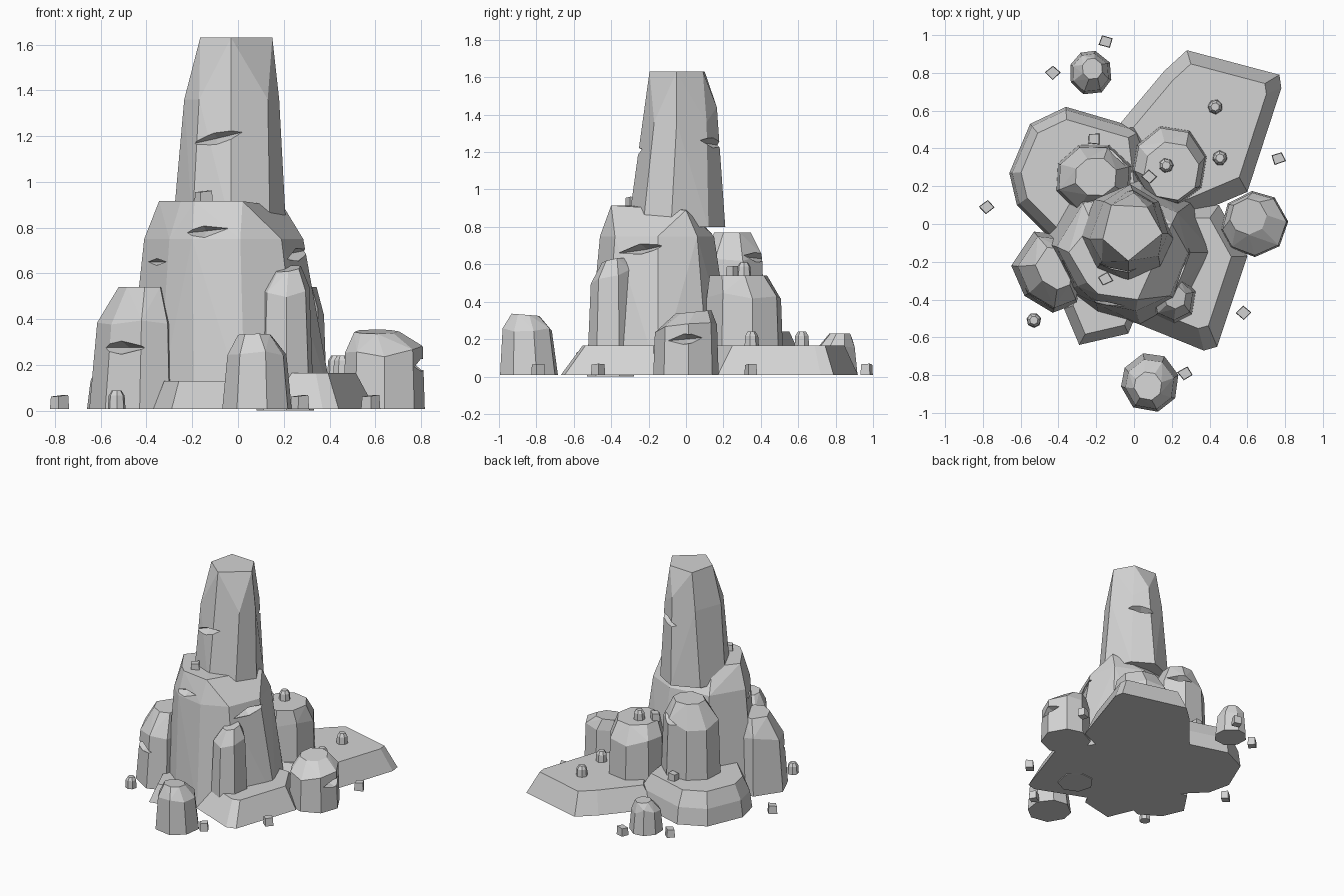
import bpy
import bmesh
import random
from math import sin, cos, pi, radians
from mathutils import Matrix, Vector

random.seed(4)
GROUND = 0.007

default_cube = bpy.data.objects.get("Cube")
if default_cube:
    bpy.data.objects.remove(default_cube, do_unlink=True)

# One stone colour
stone = bpy.data.materials.new("grey_stone")
stone.use_nodes = True
stone.diffuse_color = (0.65, 0.65, 0.65, 1)
shader = stone.node_tree.nodes["Principled BSDF"]
shader.inputs["Base Color"].default_value = stone.diffuse_color
shader.inputs["Roughness"].default_value = 0.9


def link_mesh(name, bm):
    mesh = bpy.data.meshes.new(name)
    bm.to_mesh(mesh)
    bm.free()
    mesh.materials.append(stone)
    obj = bpy.data.objects.new(name, mesh)
    bpy.context.scene.collection.objects.link(obj)
    return obj


def faceted(name, points):
    """Flat-faced convex stone wrapped around the points."""
    bm = bmesh.new()
    for point in points:
        bm.verts.new(point)
    hull = bmesh.ops.convex_hull(bm, input=bm.verts[:])
    spare = {v for v in hull["geom_interior"] + hull["geom_unused"]
             if isinstance(v, bmesh.types.BMVert)}
    bmesh.ops.delete(bm, geom=list(spare), context='VERTS')
    bmesh.ops.dissolve_limit(bm, angle_limit=radians(3), verts=bm.verts[:], edges=bm.edges[:])
    bmesh.ops.recalc_face_normals(bm, faces=bm.faces[:])
    return link_mesh(name, bm)


def stacked(name, *layers):
    """Stone from explicit outlines, each at its own height."""
    return faceted(name, [(x, y, z) for z, outline in layers for x, y in outline])


def rock(name, outline, levels, lean=(0, 0), rough=0.0):
    """Stone repeating one outline per level (z, scale, dx, dy); levels above
    the first are tilted by lean, and the shoulders made uneven by rough."""
    centre = sum((Vector(p) for p in outline), Vector((0, 0))) / len(outline)
    points = []
    for number, (z, scale, dx, dy) in enumerate(levels):
        for p in outline:
            offset = (Vector(p) - centre) * scale
            x, y = centre + offset + Vector((dx, dy))
            tilt = offset.dot(Vector(lean)) if number else 0
            if 0 < number < len(levels) - 1:
                tilt += random.uniform(-rough, rough)
            points.append((x, y, z + tilt))
    return faceted(name, points)


def ring(x, y, rx, ry, sides, turn=0.0, wobble=0.0):
    """Slightly irregular polygon used as a rock outline."""
    points = []
    for i in range(sides):
        a = turn + 2 * pi * (i + random.uniform(-wobble, wobble)) / sides
        points.append((x + rx * cos(a), y + ry * sin(a)))
    return points


def crack(target, place, length, yaw, rise, height=0.03, depth=0.07):
    """Cut a thin lens-shaped split into the face of a rock."""
    bm = bmesh.new()
    bmesh.ops.create_uvsphere(bm, u_segments=4, v_segments=2, radius=1)
    bm.transform(Matrix.Translation(place)
                 @ Matrix.Rotation(radians(yaw), 4, 'Z')
                 @ Matrix.Rotation(radians(-rise), 4, 'Y')
                 @ Matrix.Diagonal((length / 2, depth, height, 1)))
    bmesh.ops.recalc_face_normals(bm, faces=bm.faces[:])
    cutter = link_mesh("crack_cutter", bm)
    cutter.hide_render = True
    cut = target.modifiers.new("crack", 'BOOLEAN')
    cut.operation = 'DIFFERENCE'
    cut.solver = 'EXACT'
    cut.object = cutter
    graph = bpy.context.evaluated_depsgraph_get()
    result = bpy.data.meshes.new_from_object(target.evaluated_get(graph))
    target.modifiers.clear()
    target.data = result
    bpy.data.objects.remove(cutter, do_unlink=True)


# Tall spire with a five-sided top
spire = stacked("spire",
                (0.8, [(-0.285, -0.06), (-0.2, -0.24), (-0.03, -0.31), (0.14, -0.23),
                       (0.21, -0.08), (0.13, 0.12), (-0.02, 0.21), (-0.21, 0.13)]),
                (1.36, [(-0.235, -0.08), (-0.17, -0.2), (-0.03, -0.24), (0.13, -0.17),
                        (0.18, -0.05), (0.1, 0.11), (-0.16, 0.12)]),
                (1.44, [(0, 0.165)]),
                (1.63, [(-0.03, -0.195), (0.15, -0.05), (0.07, 0.09), (-0.12, 0.1), (-0.165, -0.08)]))
crack(spire, (-0.1, -0.25, 1.19), 0.44, -8, 13)
crack(spire, (0.055, 0.15, 1.25), 0.34, 150, -8)

# Broad body below the spire, its top falling away to the back
body = stacked("body",
               (GROUND, [(-0.49, -0.1), (-0.35, -0.35), (-0.19, -0.47), (0.03, -0.53), (0.28, -0.43),
                         (0.42, -0.15), (0.31, 0.12), (0.05, 0.26), (-0.32, 0.2)]),
               (0.75, [(-0.41, -0.12), (-0.3, -0.33), (-0.2, -0.42), (0.01, -0.46), (0.19, -0.38),
                       (0.285, -0.15), (0.23, 0.06), (0.03, 0.15), (-0.27, 0.11)]),
               (0.89, [(0.2, 0)]),
               (0.915, [(-0.345, -0.15), (-0.25, -0.31), (-0.19, -0.37), (0.02, -0.4), (-0.22, 0)]))
crack(body, (-0.15, -0.43, 0.785), 0.26, -9, 6)
crack(body, (0.255, -0.24, 0.68), 0.34, 63, 9)
crack(body, (-0.37, -0.25, 0.65), 0.22, -60, 0, height=0.02)

# Columns leaning on the body
left_column = rock("left_column",
                   [(-0.65, -0.22), (-0.58, -0.38), (-0.43, -0.47), (-0.3, -0.42),
                    (-0.27, -0.2), (-0.36, -0.06), (-0.53, -0.04)],
                   [(GROUND, 1, 0, 0), (0.4, 0.88, 0.01, 0), (0.54, 0.52, 0.03, 0.02)], rough=0.03)
crack(left_column, (-0.51, -0.4, 0.275), 0.28, -31, 0)

rock("front_column", ring(0.21, -0.4, 0.13, 0.13, 7, 0.3, 0.1),
     [(0, 1, 0, 0), (0.53, 0.84, 0, 0), (0.62, 0.46, 0.01, 0.01)], lean=(0.15, 0.2), rough=0.02)

rock("back_right_column", ring(0.19, 0.31, 0.205, 0.22, 8, 0.2, 0.1),
     [(GROUND, 1, 0, 0), (0.43, 0.93, 0, 0), (0.54, 0.72, 0.01, -0.03)], rough=0.02)

back_left_column = rock("back_left_column", ring(-0.21, 0.24, 0.22, 0.2, 8, 0.35, 0.1),
                        [(GROUND, 1, 0, 0), (0.63, 0.9, 0, 0), (0.77, 0.52, 0.01, 0.01)], rough=0.03)
crack(back_left_column, (-0.1, 0.38, 0.64), 0.34, 152, -6)

# Low slabs around the foot
rock("back_right_slab",
     [(-0.1, 0.5), (0.16, 0.81), (0.28, 0.92), (0.77, 0.79), (0.78, 0.72), (0.6, 0.17), (0.2, 0)],
     [(GROUND, 1, 0, 0), (0.165, 0.8, 0, 0)])
rock("front_right_slab",
     [(0.25, 0.1), (0.45, 0.1), (0.6, -0.17), (0.44, -0.65), (0.37, -0.67), (-0.1, -0.48), (0, -0.1)],
     [(GROUND, 1, 0, 0), (0.165, 0.76, -0.01, 0.02)])
rock("back_left_slab",
     [(-0.66, 0.27), (-0.55, 0.53), (-0.36, 0.62), (0.05, 0.5), (0.1, 0.1), (-0.4, -0.12), (-0.62, 0.1)],
     [(GROUND, 1, 0, 0), (0.13, 0.95, 0, 0), (0.24, 0.8, 0, 0)])
rock("front_left_slab",
     [(-0.37, -0.45), (-0.29, -0.64), (-0.03, -0.58), (0.02, -0.46), (-0.12, -0.3), (-0.3, -0.3)],
     [(GROUND, 1, 0, 0), (0.13, 0.8, 0.01, 0.02)])

# Free-standing boulders
right_boulder = rock("right_boulder", ring(0.637, 0, 0.18, 0.175, 8, 0.1, 0.12),
                     [(GROUND, 1, 0, 0), (0.27, 0.95, 0, 0), (0.345, 0.55, -0.03, 0.04)],
                     lean=(0, 0.1), rough=0.02)
crack(right_boulder, (0.8, 0, 0.2), 0.32, 90, 5)
rock("front_boulder", ring(0.085, -0.84, 0.155, 0.16, 8, 0.2, 0.1),
     [(GROUND, 1, 0, 0), (0.25, 0.85, 0, -0.01), (0.33, 0.48, -0.01, -0.02)],
     lean=(0, -0.08), rough=0.02)
rock("back_boulder", ring(-0.23, 0.8, 0.115, 0.12, 8, 0.5, 0.1),
     [(GROUND, 1, 0, 0), (0.17, 0.87, 0, 0), (0.23, 0.48, 0.01, 0.02)], rough=0.02)

# Square pebbles, as (x, y, resting height)
square_pebbles = [(-0.15, 0.965, GROUND), (-0.43, 0.8, GROUND), (-0.78, 0.09, GROUND),
                  (0.27, -0.79, GROUND), (0.58, -0.47, GROUND), (0.765, 0.345, GROUND),
                  (0.08, 0.25, 0.53), (-0.21, 0.45, 0.23), (-0.15, -0.29, 0.9)]
for x, y, z in square_pebbles:
    rock("square_pebble", ring(x, y, 0.042, 0.038, 4, random.uniform(0, pi), 0.08),
         [(z, 1, 0, 0), (z + 0.058, 0.9, 0, 0)], lean=(0.1, 0.05))

# Rounded pebbles
round_pebbles = [(-0.53, -0.51, GROUND), (0.43, 0.62, 0.16), (0.455, 0.35, 0.16), (0.17, 0.31, 0.53)]
for x, y, z in round_pebbles:
    rock("round_pebble", ring(x, y, 0.04, 0.04, 7, random.uniform(0, pi), 0.08),
         [(z, 1, 0, 0), (z + 0.058, 0.9, 0, 0), (z + 0.08, 0.55, 0, 0)])
